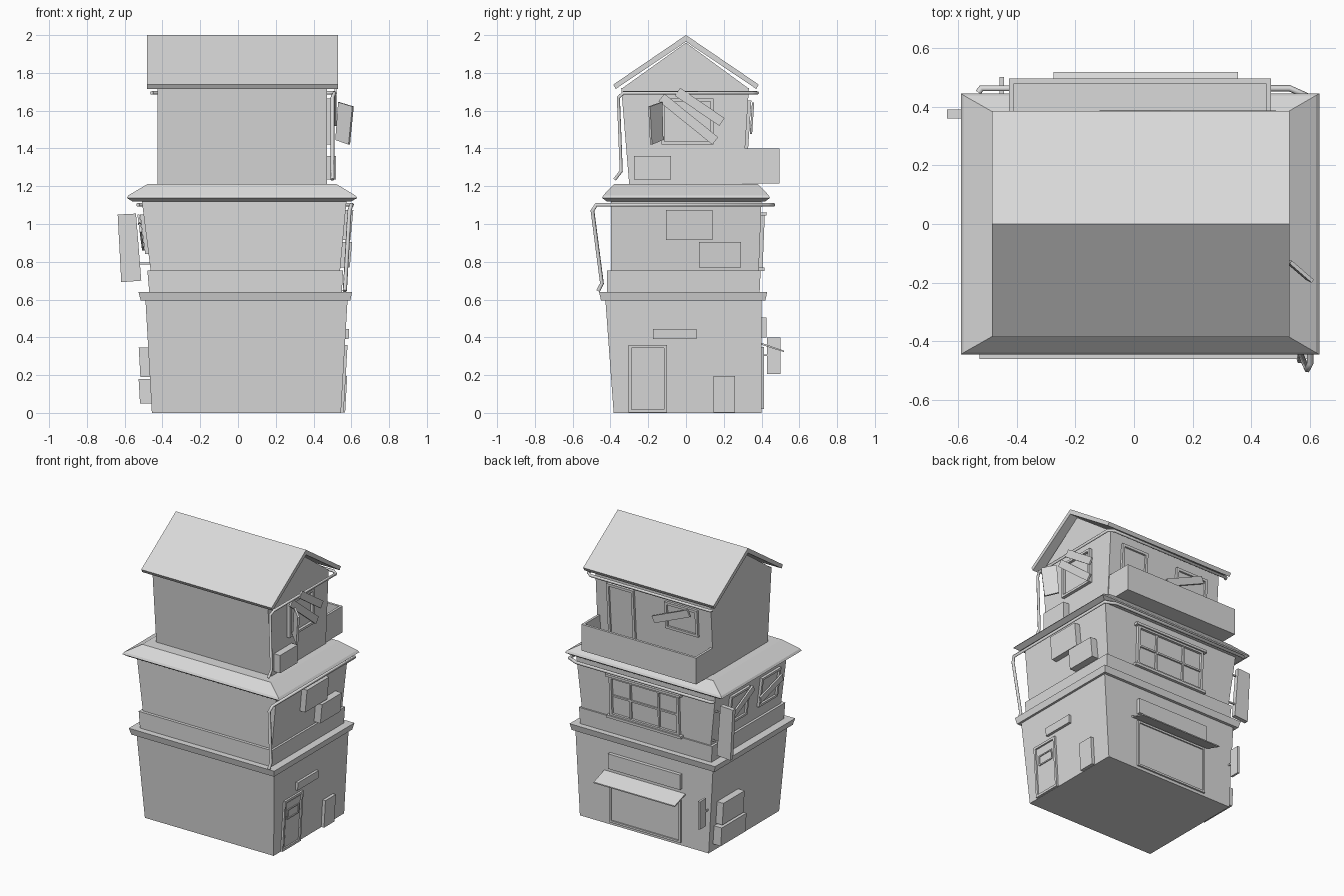
import bpy, bmesh
from mathutils import Vector

if "Cube" in bpy.data.objects:
    bpy.data.objects.remove(bpy.data.objects["Cube"])

grey = bpy.data.materials.new("plain_grey")
grey.use_nodes = True
grey.diffuse_color = (0.7, 0.7, 0.7, 1)
bsdf = next(n for n in grey.node_tree.nodes if n.type == "BSDF_PRINCIPLED")
bsdf.inputs["Base Color"].default_value = grey.diffuse_color


def finish(name, bm):
    bmesh.ops.recalc_face_normals(bm, faces=bm.faces)
    mesh = bpy.data.meshes.new(name)
    bm.to_mesh(mesh)
    bm.free()
    mesh.materials.append(grey)
    obj = bpy.data.objects.new(name, mesh)
    bpy.context.collection.objects.link(obj)
    return obj


def skin(name, loops):
    """Closed solid through a stack of matching point loops."""
    bm = bmesh.new()
    rows = [[bm.verts.new(p) for p in loop] for loop in loops]
    n = len(rows[0])
    for a, b in zip(rows, rows[1:]):
        for i in range(n):
            j = (i + 1) % n
            bm.faces.new((a[i], a[j], b[j], b[i]))
    bm.faces.new(rows[0])
    bm.faces.new(rows[-1])
    return finish(name, bm)


def prism(name, pts, offset):
    off = Vector(offset)
    return skin(name, [pts, [Vector(p) + off for p in pts]])


def tiers(name, *rings):
    """Rectangular rings (x0, x1, y0, y1, z) joined into a block."""
    return skin(name, [[(a, c, z), (b, c, z), (b, d, z), (a, d, z)]
                       for a, b, c, d, z in rings])


def box(name, a, b, c, d, z0, z1):
    return tiers(name, (a, b, c, d, z0), (a, b, c, d, z1))


# Wall planes: axis, outward sign, low z, low position, high z, high position
WALLS = {
    "left1": ("x", 1, 0, .545, .6, .58),
    "left2": ("x", 1, .755, .54, 1.12, .575),
    "left3": ("x", 1, 1.21, .472, 1.7, .472),
    "right1": ("x", -1, 0, -.456, .6, -.49),
    "right2": ("x", -1, .755, -.462, 1.12, -.51),
    "back1": ("y", 1, 0, .40, .6, .40),
    "back2": ("y", 1, .755, .385, 1.12, .40),
    "back3": ("y", 1, 1.21, .30, 1.7, .333),
}


def on_wall(wall, a, z, out):
    axis, s, z0, p0, z1, p1 = WALLS[wall]
    p = p0 + (p1 - p0) * (z - z0) / (z1 - z0) + s * out
    return (p, a, z) if axis == "x" else (a, p, z)


def panel(name, wall, a0, a1, z0, z1, out, start=-.01):
    pts = [(a0, z0), (a1, z0), (a1, z1), (a0, z1)]
    return skin(name, [[on_wall(wall, a, z, o) for a, z in pts] for o in (start, out)])


def plank(name, wall, p, q, width=.05, start=.02):
    p, q = Vector(p), Vector(q)
    side = (q - p).orthogonal().normalized() * width / 2
    pts = [p + side, q + side, q - side, p - side]
    return skin(name, [[on_wall(wall, a, z, o) for a, z in pts]
                       for o in (start, start + .012)])


def frame(name, wall, a0, a1, z0, z1, w=.018, out=.018, uprights=(), rails=()):
    for label, u, v in (("side_a", a0, a0 + w), ("side_b", a1 - w, a1)):
        panel(f"{name}_{label}", wall, u, v, z0, z1, out)
    for label, u, v in (("bottom", z0, z0 + w), ("top", z1 - w, z1)):
        panel(f"{name}_{label}", wall, a0 + w, a1 - w, u, v, out)
    for i, a in enumerate(uprights):
        panel(f"{name}_upright_{i}", wall, a - w / 3, a + w / 3, z0 + w, z1 - w, out * .8)
    for i, z in enumerate(rails):
        panel(f"{name}_rail_{i}", wall, a0 + w, a1 - w, z - w / 3, z + w / 3, out * .7)
    panel(f"{name}_pane", wall, a0 + w, a1 - w, z0 + w, z1 - w, .003)


def pipe(name, pts, radius):
    cu = bpy.data.curves.new(name, "CURVE")
    cu.dimensions = "3D"
    cu.bevel_depth = radius
    cu.bevel_resolution = 1
    cu.use_fill_caps = True
    sp = cu.splines.new("POLY")
    sp.points.add(len(pts) - 1)
    for pt, co in zip(sp.points, pts):
        pt.co = (*co, 1)
    cu.materials.append(grey)
    bpy.context.collection.objects.link(bpy.data.objects.new(name, cu))


# Storeys, ledge and skirt roof
tiers("ground_floor", (-.456, .545, -.383, .40, 0), (-.49, .58, -.427, .40, .6))
tiers("ledge", (-.515, .595, -.45, .42, .595), (-.527, .604, -.46, .43, .64))
tiers("middle_floor_band", (-.47, .55, -.417, .39, .64), (-.48, .556, -.417, .395, .755))
tiers("middle_floor", (-.462, .54, -.396, .385, .75), (-.51, .575, -.396, .40, 1.13))
tiers("skirt_roof", (-.56, .60, -.42, .42, 1.12), (-.589, .632, -.445, .445, 1.138),
      (-.58, .62, -.438, .438, 1.152), (-.478, .52, -.38, .38, 1.212))
tiers("top_floor", (-.425, .472, -.30, .30, 1.2), (-.425, .472, -.343, .333, 1.72))

# Gable and pitched roof
prism("gable", [(-.425, -.343, 1.715), (-.425, .335, 1.715), (-.425, 0, 1.96)], (.897, 0, 0))
prism("pitched_roof", [(-.483, y, z) for y, z in (
    (0, 2), (.385, 1.738), (.372, 1.715), (0, 1.965), (-.372, 1.715), (-.385, 1.738))],
    (1.013, 0, 0))

# Balcony tray
box("balcony_floor", -.425, .467, .28, .495, 1.215, 1.235)
box("balcony_front", -.425, .467, .478, .495, 1.215, 1.4)
for label, x in (("right", -.425), ("left", .45)):
    box(f"balcony_{label}_end", x, x + .017, .29, .48, 1.215, 1.4)

# Ground floor, back: shop window, awning and signs
frame("shop_window", "back1", -.245, .31, .02, .35, .014, .012)
prism("awning", [(-.275, .395, .362), (-.275, .518, .322), (-.275, .518, .33), (-.275, .395, .372)],
      (.63, 0, 0))
panel("shop_sign", "back1", -.25, .31, .4, .505, .025)
box("small_blade_sign", -.458, -.443, .43, .5, .205, .4)
box("small_blade_bracket", -.454, -.447, .39, .435, .3, .31)

# Ground floor, left: door, sign and box
frame("street_door", "left1", -.305, -.1, .002, .36, .016, .014)
panel("street_door_leaf", "left1", -.275, -.125, .02, .335, .006)
frame("street_door_window", "left1", -.265, -.135, .215, .285, .008, .012)
panel("side_sign", "left1", -.175, .055, .39, .445, .018)
panel("meter_box", "left1", .145, .26, .002, .195, .022)

# Wall units on both sides
panel("right_upper_unit", "right1", .1, .335, .19, .345, .05)
panel("right_lower_unit", "right1", .08, .355, .05, .18, .06)
panel("left_upper_unit", "left2", -.105, .14, .915, 1.075, .04)
panel("left_lower_unit", "left2", .07, .29, .77, .905, .05)
panel("top_floor_unit", "left3", -.275, -.08, 1.235, 1.36, .048)

# Middle floor windows
frame("wide_window", "back2", -.23, .31, .765, 1.05, .018, .02, (-.07, .15), (.91,))
panel("wide_window_sill", "back2", -.25, .33, .752, .77, .03)
panel("wide_window_lintel", "back2", -.25, .33, 1.045, 1.062, .03)
for label, a in (("rear", .02), ("front", -.32)):
    frame(f"{label}_side_window", "right2", a, a + .21, .84, 1.05, .016, .018)
plank("rear_window_plank", "right2", (.0, 1.03), (.24, .88))
plank("front_window_plank", "right2", (-.33, .98), (-.1, .9))

# Large tilted blade sign on the right
prism("large_blade_sign", [(-.637, .36, 1.05), (-.54, .36, 1.055), (-.512, .36, .7),
                           (-.618, .36, .692)], (0, .03, 0))
for i, z in enumerate((.79, 1.0)):
    box(f"blade_bracket_{i}", -.53, -.455, .37, .38, z - .005, z + .005)

# Top floor: balcony door and boarded windows
frame("balcony_door", "back3", .17, .38, 1.235, 1.655, .018, .016)
frame("balcony_window", "back3", -.325, -.07, 1.455, 1.645, .018, .016)
plank("balcony_window_plank", "back3", (.01, 1.5), (-.27, 1.62))
frame("gable_window", "left3", -.13, .145, 1.42, 1.665, .016, .022)
plank("gable_plank_low", "left3", (-.13, 1.67), (.155, 1.44), .05, .025)
plank("gable_plank_high", "left3", (-.045, 1.7), (.19, 1.54), .05, .038)
prism("loose_shutter", [(.53, -.135, 1.645), (.605, -.2, 1.622), (.585, -.19, 1.42),
                        (.515, -.13, 1.445)], (.008, .01, 0))

# Gutters running round the left and back, with downpipes
pipe("middle_gutter", [(.565, -.465, .645), (.568, -.445, .685), (.59, -.495, 1.07),
                       (.6, -.475, 1.102), (.605, .43, 1.102), (.53, .462, 1.102),
                       (-.52, .462, 1.102), (-.53, .448, 1.102)], .011)
pipe("top_gutter", [(.5, -.378, 1.235), (.5, -.343, 1.28), (.5, -.358, 1.67),
                    (.51, -.33, 1.694), (.515, .35, 1.694), (.48, .377, 1.694),
                    (-.45, .377, 1.694), (-.457, .36, 1.694)], .010)
